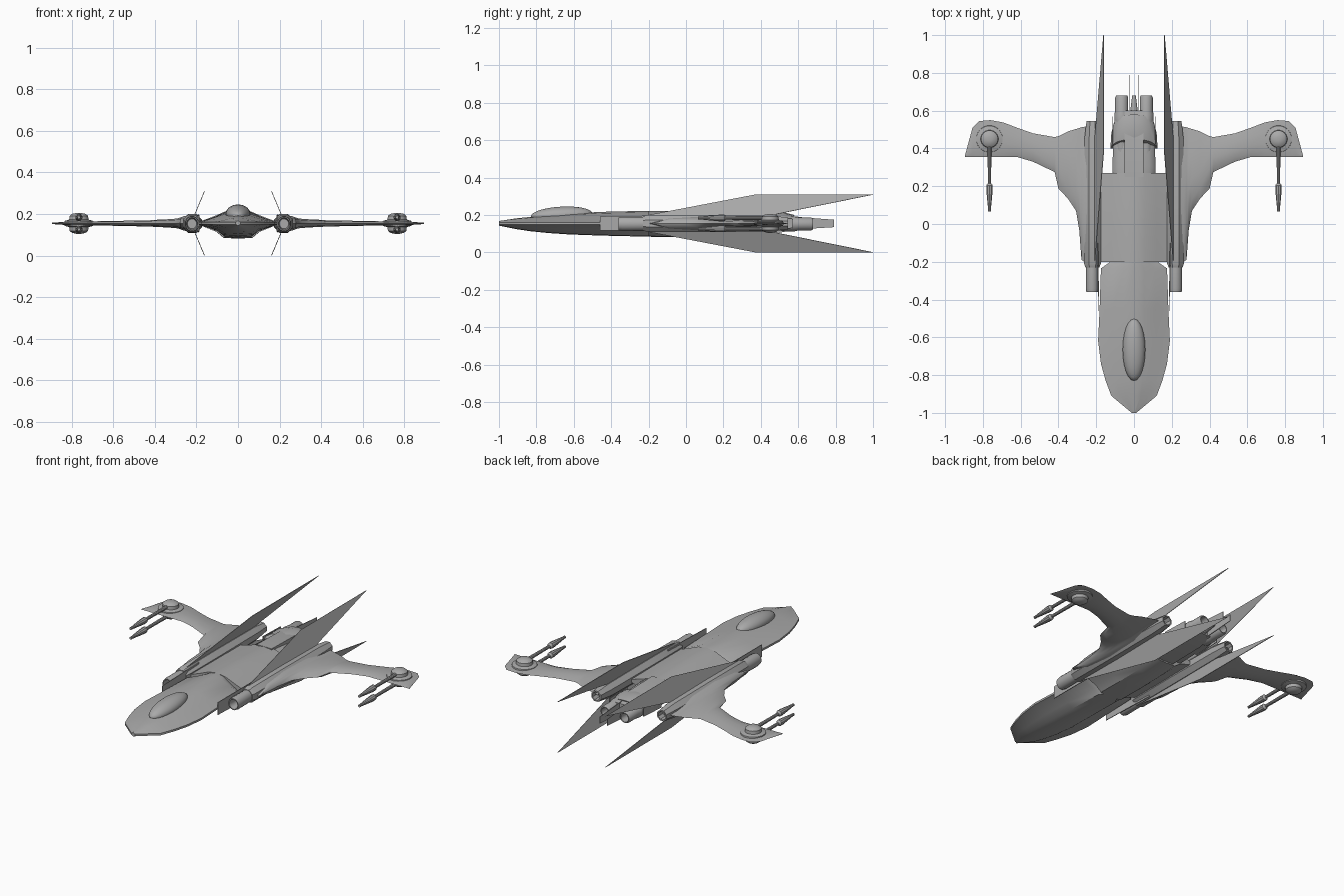
import bpy, bmesh, math
from mathutils import Vector

ZC = 0.155
grey = bpy.data.materials.new("hull grey")
grey.diffuse_color = (0.4, 0.4, 0.4, 1)


def finish(name, bm, mirror=False, angle=35):
    bmesh.ops.recalc_face_normals(bm, faces=bm.faces)
    me = bpy.data.meshes.new(name)
    bm.to_mesh(me)
    bm.free()
    ob = bpy.data.objects.new(name, me)
    bpy.context.collection.objects.link(ob)
    me.materials.append(grey)
    bpy.ops.object.select_all(action='DESELECT')
    ob.select_set(True)
    bpy.context.view_layer.objects.active = ob
    bpy.ops.object.shade_smooth_by_angle(angle=math.radians(angle))
    if mirror:
        ob.modifiers.new("mirror", 'MIRROR')
    return ob


def loft(name, rings, mirror=False, angle=35):
    """Skin closed rings of equal length and cap both ends."""
    bm = bmesh.new()
    vs = [[bm.verts.new(p) for p in r] for r in rings]
    n = len(vs[0])
    for a, b in zip(vs, vs[1:]):
        for i in range(n):
            j = (i + 1) % n
            bm.faces.new((a[i], a[j], b[j], b[i]))
    bm.faces.new(vs[0])
    bm.faces.new(vs[-1])
    return finish(name, bm, mirror, angle)


def lathe(name, c, axis, profile, n=16, mirror=True, squash=1):
    """Turn (position, radius) pairs around a y or z axis through c."""
    rings = []
    for t, r in profile:
        ring = []
        for i in range(n):
            a = 2 * math.pi * (i + 0.5) / n
            u, v = r * math.cos(a), r * math.sin(a)
            ring.append((c[0] + u, t, c[1] + v * squash) if axis == 'y'
                        else (c[0] + u, c[1] + v, t))
        rings.append(ring)
    return loft(name, rings, mirror)


def plate(name, pts, thick, mirror=True):
    """Thin sheet through a planar outline."""
    pts = [Vector(p) for p in pts]
    nrm = (pts[1] - pts[0]).cross(pts[2] - pts[0]).normalized() * thick / 2
    return loft(name, [[p - nrm for p in pts], [p + nrm for p in pts]], mirror)


def hull_ring(y, w, top, bot):
    half = [(0.0, top), (0.3 * w, top - 0.12 * (top - ZC)),
            (0.62 * w, ZC + 0.5 * (top - ZC)), (w, ZC + 0.006),
            (w, ZC - 0.006), (0.55 * w, ZC - 0.55 * (ZC - bot)),
            (0.36 * w, bot + 0.003), (0.0, bot)]
    return ([(x, y, z) for x, z in half] +
            [(-x, y, z) for x, z in reversed(half[1:-1])])


# Front fuselage
loft("front_fuselage", [hull_ring(*s) for s in [
    (-1.0, 0.012, 0.168, 0.143), (-0.91, 0.12, 0.182, 0.125),
    (-0.83, 0.15, 0.190, 0.113), (-0.74, 0.175, 0.198, 0.104),
    (-0.62, 0.19, 0.208, 0.096), (-0.45, 0.182, 0.217, 0.09),
    (-0.235, 0.175, 0.222, 0.085), (-0.2, 0.125, 0.222, 0.084)]])

# Rear fuselage
loft("rear_fuselage", [hull_ring(*s) for s in [
    (-0.2, 0.19, 0.222, 0.084), (-0.05, 0.19, 0.222, 0.082),
    (0.12, 0.19, 0.216, 0.085), (0.27, 0.185, 0.208, 0.092)]])

# Canopy
bm = bmesh.new()
bmesh.ops.create_uvsphere(bm, u_segments=24, v_segments=14, radius=1)
for v in bm.verts:
    v.co = Vector((v.co.x * 0.06, v.co.y * 0.165 - 0.665,
                   v.co.z * 0.045 + 0.2 + 0.008 * v.co.y))
finish("canopy", bm)


# Arched engine covers and core behind the fuselage
def arch(y, w, top, bulge):
    ring = []
    for i in range(9):
        a = math.pi * i / 8
        s = math.sin(a)
        ring.append((w * math.cos(a), y + bulge * s, ZC + (top - ZC) * s))
    return ring + [(-w * 0.9, y, 0.125), (w * 0.9, y, 0.125)]


loft("engine_cover_front", [arch(0.24, 0.115, 0.2, 0.03), arch(0.29, 0.115, 0.2, 0.02),
                            arch(0.42, 0.11, 0.185, 0.02)])
loft("engine_cover_rear", [arch(0.40, 0.125, 0.205, 0.05), arch(0.48, 0.12, 0.215, 0.04),
                           arch(0.54, 0.105, 0.20, 0.04)])
loft("engine_core", [[(x * 0.05, y, ZC + z * h) for x, z in
                      ((-1, -1), (1, -1), (1, 1), (-1, 1))]
                     for y, h in ((0.25, 0.055), (0.5, 0.05), (0.6, 0.03))])

# Rear nozzles with recessed ends
lathe("nozzle", (0.065, 0.152), 'y',
      [(0.25, 0.03), (0.5, 0.033), (0.53, 0.04), (0.58, 0.04), (0.6, 0.035),
       (0.67, 0.035), (0.68, 0.03), (0.68, 0.025), (0.63, 0.022)])
lathe("centre_exhaust", (0, 0.152), 'y',
      [(0.5, 0.02), (0.6, 0.02), (0.68, 0.01)], mirror=False)
# Tail vanes and side plates
plate("tail_vane", [(0.025, 0.52, 0.115), (0.025, 0.63, 0.125), (0.025, 0.79, 0.135),
                    (0.025, 0.79, 0.175), (0.025, 0.63, 0.187), (0.025, 0.52, 0.2)], 0.003)
plate("engine_side_plate", [(0.113, 0.4, 0.12), (0.113, 0.57, 0.13),
                            (0.113, 0.57, 0.18), (0.113, 0.4, 0.185)], 0.004)

# Side engine pods, hexagonal with rounded intake tubes
lathe("side_pod", (0.22, ZC), 'y',
      [(-0.23, 0.04), (-0.21, 0.048), (0.1, 0.05), (0.45, 0.046), (0.545, 0.034),
       (0.545, 0.026), (0.5, 0.024)], n=8)
lathe("intake_tube", (0.221, 0.153), 'y',
      [(-0.3, 0.022), (-0.36, 0.027), (-0.36, 0.032), (-0.34, 0.035), (-0.25, 0.034),
       (-0.2, 0.034)], squash=1.1)
plate("intake_splitter", [(0.186, -0.46, 0.118), (0.192, -0.1, 0.112),
                          (0.192, -0.1, 0.198), (0.186, -0.46, 0.193)], 0.004)

# Wings: spanwise sections (x, leading y, trailing y, half thickness)
WING = [(0.22, -0.215, 0.53, 0.044), (0.262, -0.2, 0.515, 0.034),
        (0.278, -0.19, 0.512, 0.028), (0.29, -0.03, 0.508, 0.024),
        (0.307, 0.07, 0.503, 0.022), (0.35, 0.135, 0.49, 0.019),
        (0.40, 0.187, 0.465, 0.017), (0.42, 0.275, 0.46, 0.015),
        (0.535, 0.33, 0.48, 0.013), (0.62, 0.355, 0.51, 0.011),
        (0.69, 0.355, 0.537, 0.01), (0.76, 0.355, 0.55, 0.009),
        (0.82, 0.355, 0.545, 0.008), (0.855, 0.355, 0.51, 0.006),
        (0.895, 0.355, 0.362, 0.003)]
rings = []
for x, a, b, t in WING:
    top = [(f, h) for f, h in ((0.15, 0.75), (0.4, 1), (0.7, 0.85))]
    sec = [(0, 0)] + top + [(1, 0)] + [(f, -h) for f, h in reversed(top)]
    rings.append([(x, a + (b - a) * f, ZC + t * h) for f, h in sec])
loft("wing", rings, mirror=True, angle=40)

# Parts repeated above (+1) and below (-1) the wing plane
for s, side in ((1, "upper"), (-1, "lower")):
    # Leaning swept fin
    outline = [(-0.2, 0.045), (0.37, 0.154), (1.0, 0.154), (0.5, 0.053), (0.4, 0.03), (-0.2, 0.03)]
    plate(side + "_fin", [(0.207 - 0.42 * (h - 0.045), y, ZC + s * h) for y, h in outline], 0.003)
    # Wingtip turret
    lathe(side + "_turret", (0.765, 0.45), 'z',
          [(ZC + s * h, r) for h, r in ((0, 0.072), (0.012, 0.07), (0.018, 0.047),
                                        (0.036, 0.045), (0.046, 0.032), (0.05, 0.012))], n=20)
    # Wingtip cannon
    lathe(side + "_cannon", (0.765, ZC + s * 0.029), 'y',
          [(0.44, 0.011), (0.215, 0.009), (0.205, 0.018), (0.18, 0.018),
           (0.08, 0.008), (0.065, 0.008)], n=10)
